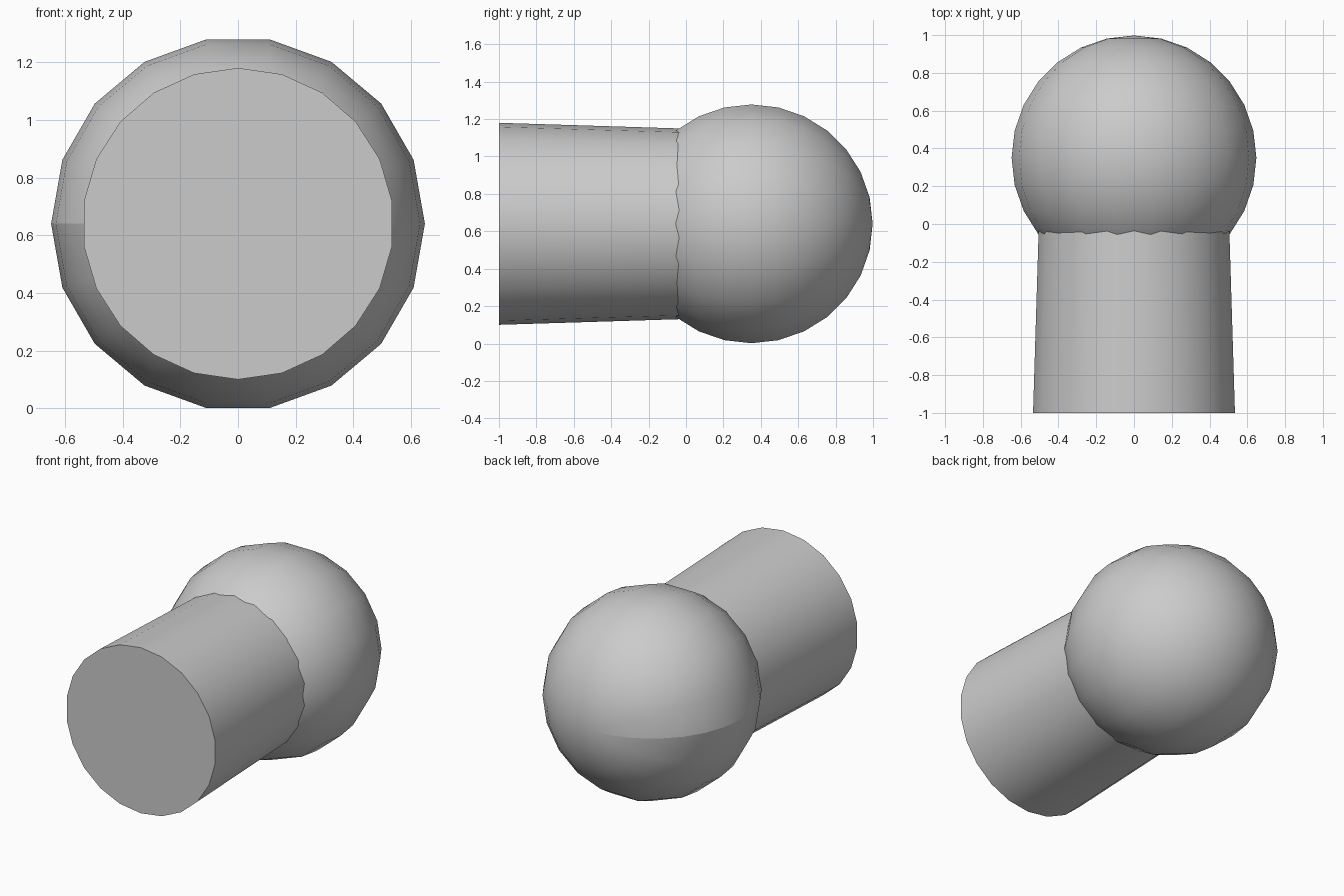
import bpy
import bmesh
from math import radians
from mathutils import Matrix

cube = bpy.data.objects.get("Cube")
if cube:
    bpy.data.objects.remove(cube)

HEIGHT = 0.64      # shared axis height
BALL_Y = 0.35      # ball centre
FRONT_Y = -1.0     # flat end of the neck
LAY_DOWN = Matrix.Rotation(radians(90), 4, 'X')   # turns the z axis to -y

grey = bpy.data.materials.new("plain_grey")
grey.use_nodes = True
colour = (0.6, 0.6, 0.6, 1)
grey.diffuse_color = colour
grey.node_tree.nodes["Principled BSDF"].inputs["Base Color"].default_value = colour


def finish(bm, name, y):
    """Store the mesh, place it on the axis and smooth its sides."""
    mesh = bpy.data.meshes.new(name)
    bm.to_mesh(mesh)
    bm.free()
    mesh.materials.append(grey)
    obj = bpy.data.objects.new(name, mesh)
    obj.location = (0, y, HEIGHT)
    bpy.context.collection.objects.link(obj)
    bpy.ops.object.select_all(action='DESELECT')
    obj.select_set(True)
    bpy.context.view_layer.objects.active = obj
    bpy.ops.object.shade_smooth_by_angle(angle=radians(30))
    return obj


# Ball, with its poles along y and a vertex row on each side
bm = bmesh.new()
bmesh.ops.create_uvsphere(bm, u_segments=18, v_segments=14, radius=0.648,
                          matrix=LAY_DOWN @ Matrix.Rotation(radians(90), 4, 'Z'))
ball = finish(bm, "ball", BALL_Y)

# Crease along the ball's right-hand meridian
for edge in ball.data.edges:
    ends = [ball.data.vertices[i].co for i in edge.vertices]
    if all(abs(p.z) < 0.001 and p.x < 0.001 for p in ends):
        edge.use_edge_sharp = True

# Neck, slightly wider at its flat front end and running into the ball
bm = bmesh.new()
bmesh.ops.create_cone(bm, cap_ends=True, segments=22, radius1=0.498, radius2=0.54,
                      depth=BALL_Y - FRONT_Y, matrix=LAY_DOWN)
finish(bm, "neck", (BALL_Y + FRONT_Y) / 2)
